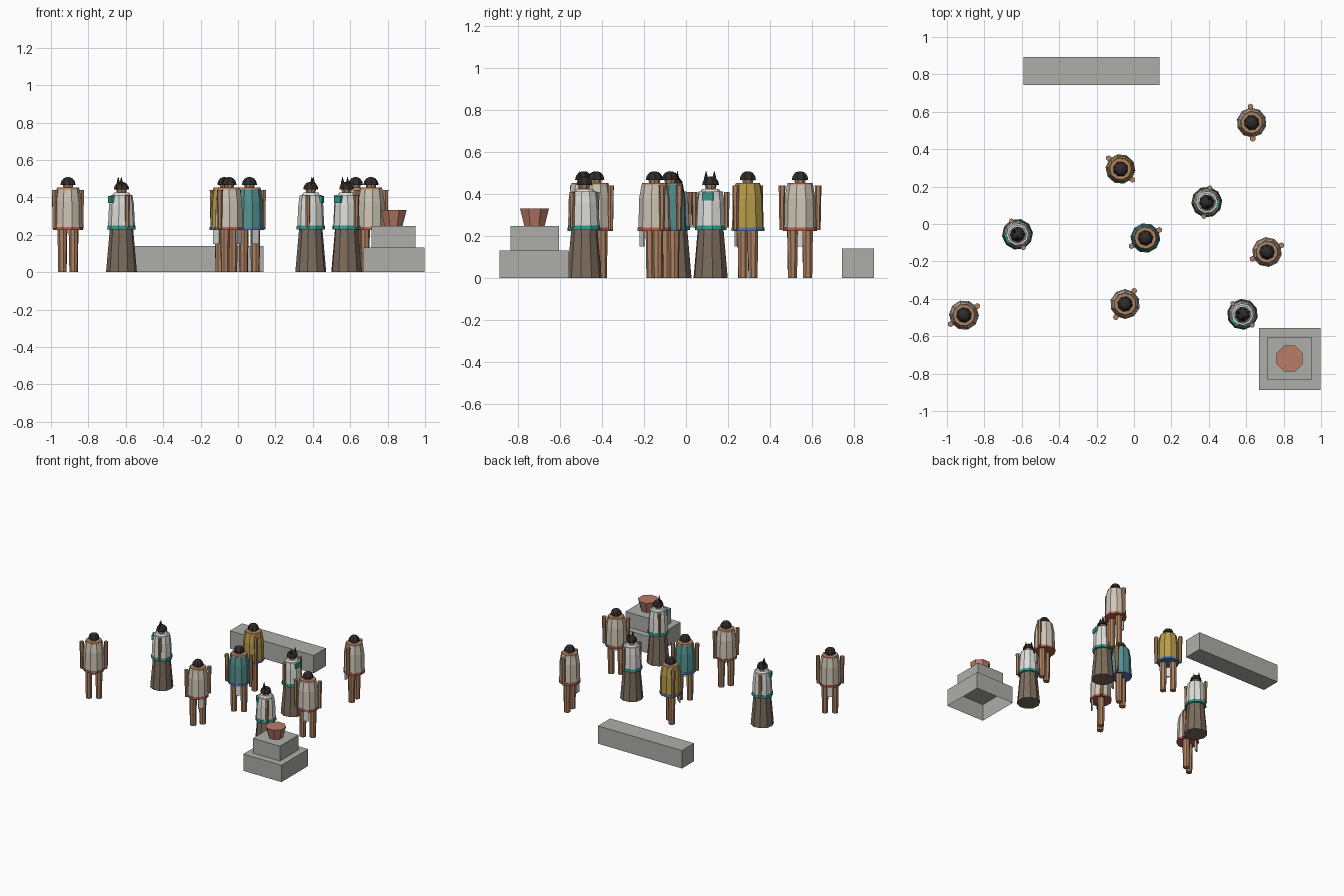
import bpy, bmesh
from math import radians, pi
from mathutils import Matrix, Vector

if "Cube" in bpy.data.objects:
    bpy.data.objects.remove(bpy.data.objects["Cube"])

mats = {}
COLORS = {
    "skin": (0.42, 0.22, 0.12), "hair": (0.03, 0.025, 0.025), "linen": (0.62, 0.56, 0.46),
    "white": (0.72, 0.72, 0.69), "ochre": (0.48, 0.34, 0.07), "teal": (0.09, 0.29, 0.28),
    "sash_green": (0.03, 0.33, 0.27), "red": (0.5, 0.12, 0.08), "blue": (0.1, 0.2, 0.45),
    "brown": (0.2, 0.15, 0.11), "stone": (0.42, 0.42, 0.40), "clay": (0.5, 0.2, 0.14),
}


def mat(name):
    if name not in mats:
        mats[name] = bpy.data.materials.new(name)
        mats[name].diffuse_color = (*COLORS[name], 1)
    return mats[name]


def add(name, bm, color, frame=Matrix()):
    me = bpy.data.meshes.new(name)
    bmesh.ops.recalc_face_normals(bm, faces=bm.faces)
    bm.to_mesh(me)
    bm.free()
    me.materials.append(mat(color))
    ob = bpy.data.objects.new(name, me)
    ob.matrix_world = frame
    bpy.context.collection.objects.link(ob)
    return ob


def lathe(name, profile, color, sides=10, at=(0, 0), frame=Matrix()):
    """Flat-faced turned part from (radius, z) points, capped at both ends."""
    bm = bmesh.new()
    rings = []
    for r, z in profile:
        ring = [bm.verts.new(Matrix.Rotation(2 * pi * (i + 0.5) / sides, 3, 'Z') @ Vector((r, 0, 0))
                             + Vector((at[0], at[1], z))) for i in range(sides)]
        rings.append(ring)
    for a, b in zip(rings, rings[1:]):
        for i in range(sides):
            j = (i + 1) % sides
            bm.faces.new((a[i], a[j], b[j], b[i]))
    bm.faces.new(rings[0][::-1])
    bm.faces.new(rings[-1])
    return add(name, bm, color, frame)


def box(name, lo, hi, color, frame=Matrix(), open_bottom=False):
    bm = bmesh.new()
    lo, hi = Vector(lo), Vector(hi)
    bmesh.ops.create_cube(bm, size=1, matrix=Matrix.Translation((lo + hi) / 2)
                          @ Matrix.Diagonal((*(hi - lo), 1)))
    if open_bottom:
        bm.normal_update()
        bmesh.ops.delete(bm, geom=[f for f in bm.faces if f.normal.z < -0.5], context='FACES')
    return add(name, bm, color, frame)


def placed(x, y, facing):
    # local +x is the way the figure faces, local y its left and right
    return Matrix.Translation((x, y, 0)) @ Matrix.Rotation(radians(facing), 4, 'Z')


def head(f, drop):
    lathe("head", [(0.02, 0.44 - drop), (0.026, 0.455 - drop), (0.03, 0.475 - drop),
                   (0.022, 0.495 - drop)], "skin", 8, frame=f)
    lathe("hair", [(0.041, 0.467 - drop), (0.037, 0.485 - drop), (0.025, 0.501 - drop),
                   (0.008, 0.508 - drop)], "hair", 8, frame=f)


def man(x, y, facing, cloth, trim):
    f = placed(x, y, facing)
    for s in (-1, 1):
        lathe("leg", [(0.023, 0), (0.027, 0.24)], "skin", 8, (0, s * 0.036), f)
        lathe("arm", [(0.012, 0.23), (0.016, 0.44)], "skin", 6, (0, s * 0.086), f)
    lathe("tunic", [(0.077, 0.235), (0.073, 0.38), (0.062, 0.445)], cloth, frame=f)
    lathe("tunic_trim", [(0.08, 0.225), (0.08, 0.242)], trim, frame=f)
    lathe("shoulders", [(0.063, 0.44), (0.058, 0.453)], "skin", frame=f)
    box("loincloth", (0.058, -0.02, 0.15), (0.068, 0.02, 0.235), "white", f)
    head(f, 0)


def woman(x, y, facing):
    f = placed(x, y, facing)
    lathe("skirt", [(0.083, 0), (0.062, 0.24)], "brown", frame=f)
    lathe("blouse", [(0.073, 0.235), (0.067, 0.36), (0.059, 0.412)], "white", frame=f)
    lathe("sash", [(0.077, 0.228), (0.075, 0.25)], "sash_green", frame=f)
    lathe("collar", [(0.05, 0.41), (0.04, 0.425)], "white", frame=f)
    box("chest_panel", (0.05, -0.026, 0.37), (0.068, 0.026, 0.407), "sash_green", f)
    head(f, 0.025)
    for s in (-1, 1):
        lathe("arm", [(0.011, 0.24), (0.014, 0.41)], "skin", 6, (0, s * 0.078), f)
        lathe("hair_horn", [(0.013, 0.46), (0.001, 0.51)], "hair", 6, (0.01, s * 0.02), f)


# Crowd
for m in [(-0.909, -0.487, 124, "linen", "red"), (-0.072, 0.294, -132, "ochre", "blue"),
          (0.061, -0.075, -60, "teal", "blue"), (-0.048, -0.428, -35, "linen", "red"),
          (0.711, -0.15, -65, "linen", "red"), (0.629, 0.542, 184, "linen", "red")]:
    man(*m)
for w in [(-0.623, -0.055, 204), (0.389, 0.117, -12), (0.58, -0.483, -138)]:
    woman(*w)

# Stone bench, stepped altar and clay pot
box("bench", (-0.59, 0.742, 0), (0.137, 0.893, 0.14), "stone")
box("altar_base", (0.667, -0.887, 0), (0.998, -0.555, 0.132), "stone", open_bottom=True)
box("altar_step", (0.715, -0.835, 0.132), (0.948, -0.603, 0.248), "stone")
lathe("pot", [(0.052, 0.248), (0.075, 0.332)], "clay", 8, (0.832, -0.72))

for m in bpy.data.materials:
    if m.users and not m.is_grease_pencil:
        m.use_nodes = True
        m.node_tree.nodes["Principled BSDF"].inputs["Base Color"].default_value = m.diffuse_color
